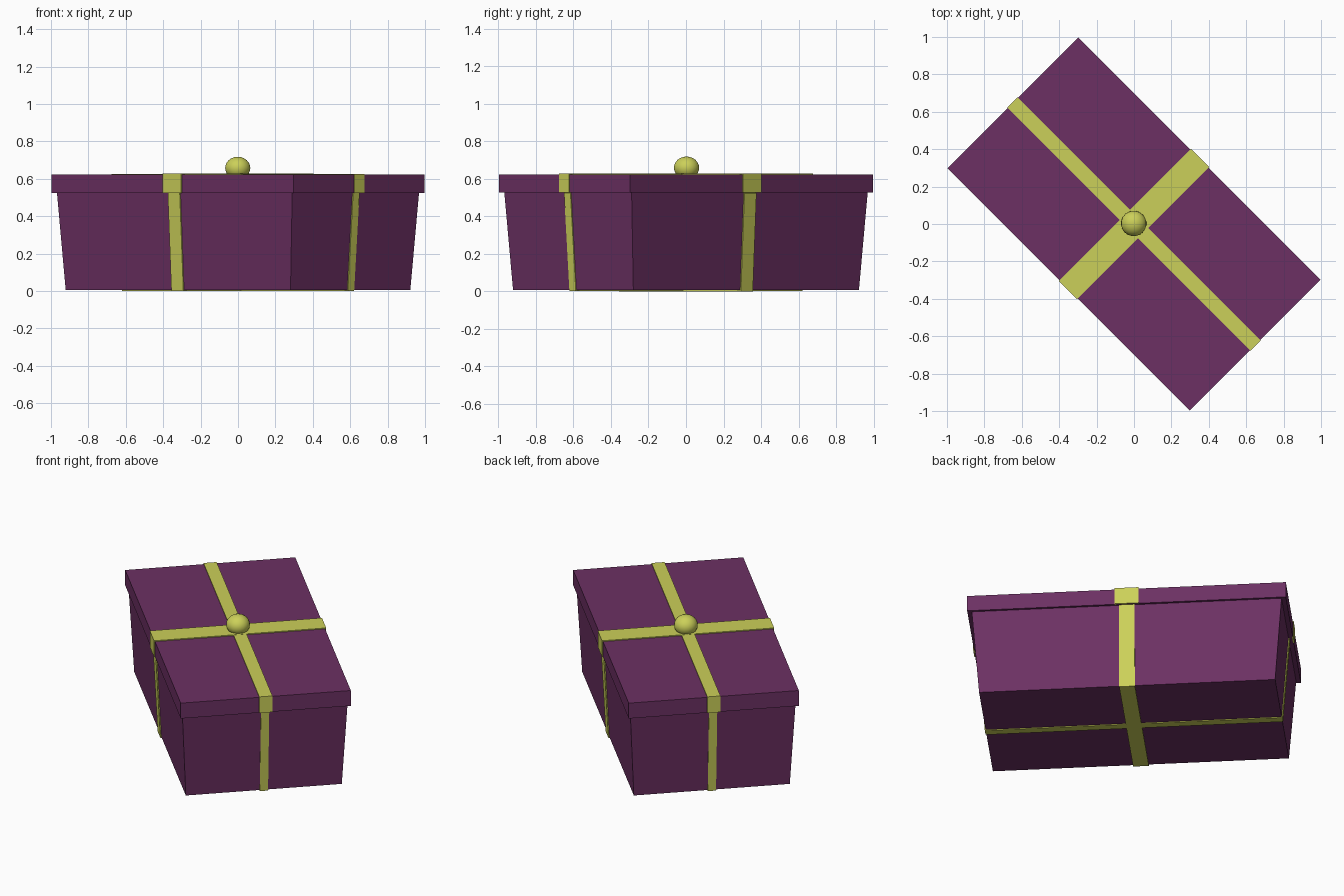
import bpy, bmesh, math
from mathutils import Matrix

if "Cube" in bpy.data.objects:
    bpy.data.objects.remove(bpy.data.objects["Cube"])

TURN = Matrix.Rotation(math.radians(-45), 4, 'Z')  # the box sits diagonally


def material(name, rgb):
    m = bpy.data.materials.new(name)
    m.diffuse_color = (*rgb, 1)
    m.use_nodes = True
    m.node_tree.nodes["Principled BSDF"].inputs["Base Color"].default_value = m.diffuse_color
    return m


purple = material("purple_card", (0.15, 0.03, 0.125))
yellow = material("yellow_ribbon", (0.6, 0.63, 0.1))


def finish(name, bm, mat):
    bmesh.ops.recalc_face_normals(bm, faces=bm.faces)
    bm.transform(TURN)
    me = bpy.data.meshes.new(name)
    bm.to_mesh(me)
    bm.free()
    me.materials.append(mat)
    ob = bpy.data.objects.new(name, me)
    bpy.context.collection.objects.link(ob)
    return ob


def tapered_box(name, bottom, top, z0, z1, mat):
    bm = bmesh.new()
    bmesh.ops.create_cube(bm, size=2)
    for v in bm.verts:
        half, z = (top, z1) if v.co.z > 0 else (bottom, z0)
        v.co = (v.co.x * half[0], v.co.y * half[1], z)
    return finish(name, bm, mat)


def ribbon(name, path, half_width, along_x, thickness):
    bm = bmesh.new()
    rows = []
    for d, z in path:
        rows.append([bm.verts.new((d, s, z) if along_x else (s, d, z))
                     for s in (-half_width, half_width)])
    for a, b in zip(rows, rows[1:]):
        bm.faces.new((a[0], a[1], b[1], b[0]))
    ob = finish(name, bm, yellow)
    mod = ob.modifiers.new("thickness", 'SOLIDIFY')
    mod.thickness = thickness
    mod.offset = 0
    mod.use_even_offset = True


# Box and lid
BOT, TOP, LID = (0.85, 0.453), (0.89, 0.48), (0.915, 0.494)
Z0, ZL, ZT = 0.006, 0.525, 0.622
tapered_box("box_body", BOT, TOP, Z0, ZL + 0.01, purple)
tapered_box("box_lid", LID, LID, ZL, ZT, purple)

# Ribbons: one long and narrow, one short and wide, on both body and lid
for i, label, lid_w, body_w, thick in ((0, "long", 0.038, 0.024, 0.010),
                                       (1, "short", 0.069, 0.045, 0.012)):
    b, t, l = BOT[i], TOP[i], LID[i]
    ribbon("body_ribbon_" + label, [(-t, ZL), (-b, Z0), (b, Z0), (t, ZL)],
           body_w, i == 0, thick)
    ribbon("lid_ribbon_" + label, [(-l, ZL), (-l, ZT), (l, ZT), (l, ZL)],
           lid_w, i == 0, thick)

# Round knot on top
bm = bmesh.new()
bmesh.ops.create_uvsphere(bm, u_segments=20, v_segments=12, radius=1)
bm.transform(Matrix.Translation((-0.003, 0.001, 0.658)) @ Matrix.Diagonal((0.068, 0.068, 0.06, 1)))
for f in bm.faces:
    f.smooth = True
finish("ribbon_knot", bm, yellow)
